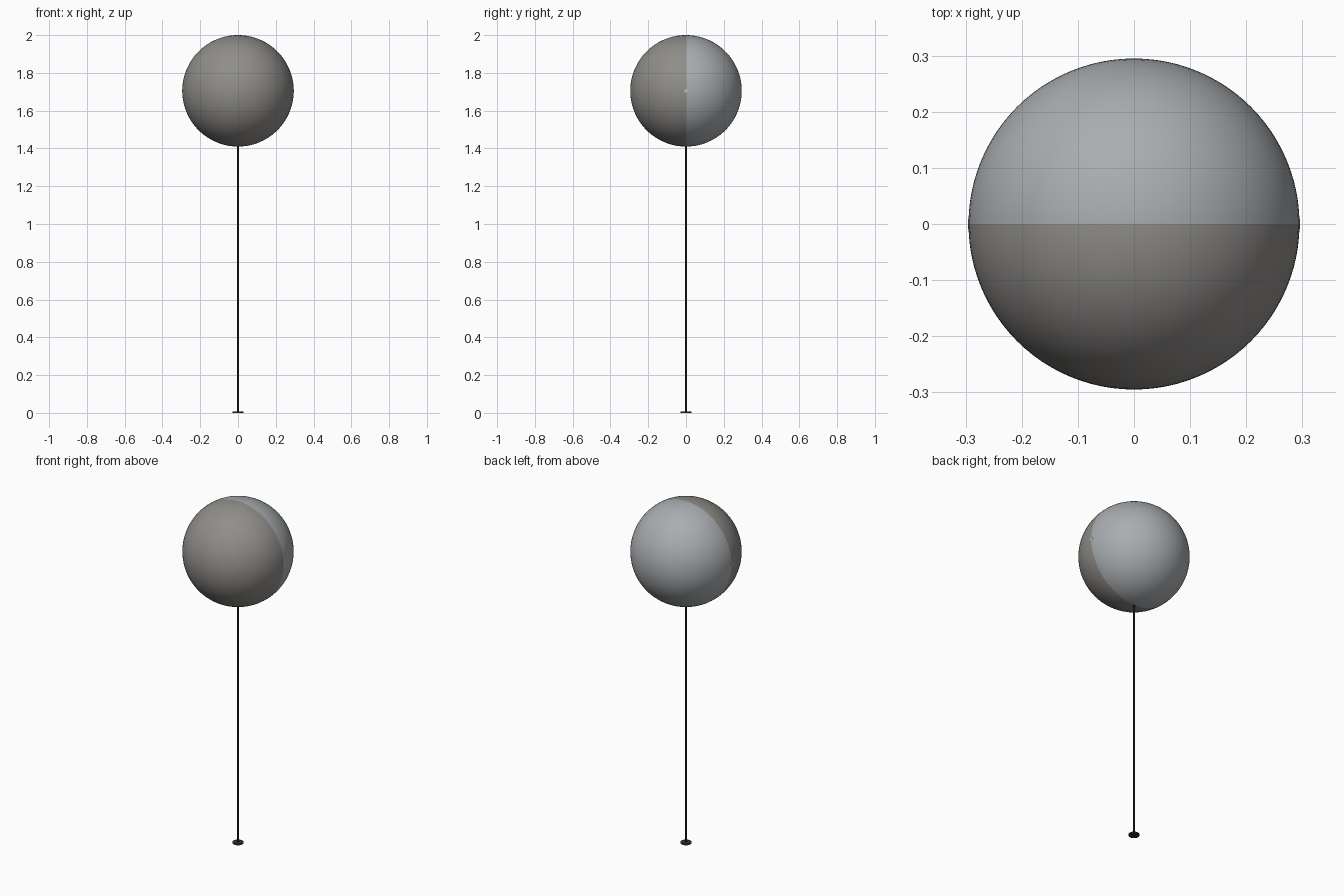
import bpy, bmesh
from math import radians

if "Cube" in bpy.data.objects:
    bpy.data.objects.remove(bpy.data.objects["Cube"])

R, CZ = 0.295, 1.705


def material(name, rgb):
    m = bpy.data.materials.new(name)
    m.diffuse_color = (*rgb, 1)
    m.use_nodes = True
    m.node_tree.nodes["Principled BSDF"].inputs["Base Color"].default_value = m.diffuse_color
    return m


front_mat = material("warm_grey", (0.28, 0.27, 0.255))
back_mat = material("cool_grey", (0.40, 0.42, 0.435))
dark_mat = material("dark", (0.03, 0.03, 0.03))
pin_mat = material("pale", (0.8, 0.8, 0.8))


def finish(name, mat):
    ob = bpy.context.object
    ob.name = name
    ob.data.materials.append(mat)
    bpy.ops.object.shade_smooth_by_angle(angle=radians(40))
    return ob


def cylinder(name, r, depth, loc, mat, rot=(0, 0, 0), sides=32):
    bpy.ops.mesh.primitive_cylinder_add(vertices=sides, radius=r, depth=depth,
                                        location=loc, rotation=rot)
    return finish(name, mat)


def hemisphere(name, side, mat):
    bpy.ops.mesh.primitive_uv_sphere_add(segments=96, ring_count=48, radius=R,
                                         location=(0, 0, CZ))
    me = bpy.context.object.data
    bm = bmesh.new()
    bm.from_mesh(me)
    bmesh.ops.bisect_plane(bm, geom=bm.verts[:] + bm.edges[:] + bm.faces[:],
                           plane_co=(0, 0, 0), plane_no=(0, side, 0),
                           clear_inner=True)
    bm.to_mesh(me)
    bm.free()
    finish(name, mat)


# Two-tone ball split along y = 0
hemisphere("ball_front", -1, front_mat)
hemisphere("ball_back", 1, back_mat)

# Small pins on the seam at both sides
for label, s in (("right", 1), ("left", -1)):
    cylinder("side_pin_" + label, 0.009, 0.006, (s * (R - 0.002), 0, CZ),
             pin_mat, rot=(0, radians(90), 0), sides=16)

# Thin stick and foot disc
cylinder("stick", 0.004, 1.42, (0, 0, 0.71), dark_mat, sides=24)
cylinder("foot_disc", 0.029, 0.007, (0, 0, 0.0035), dark_mat)
